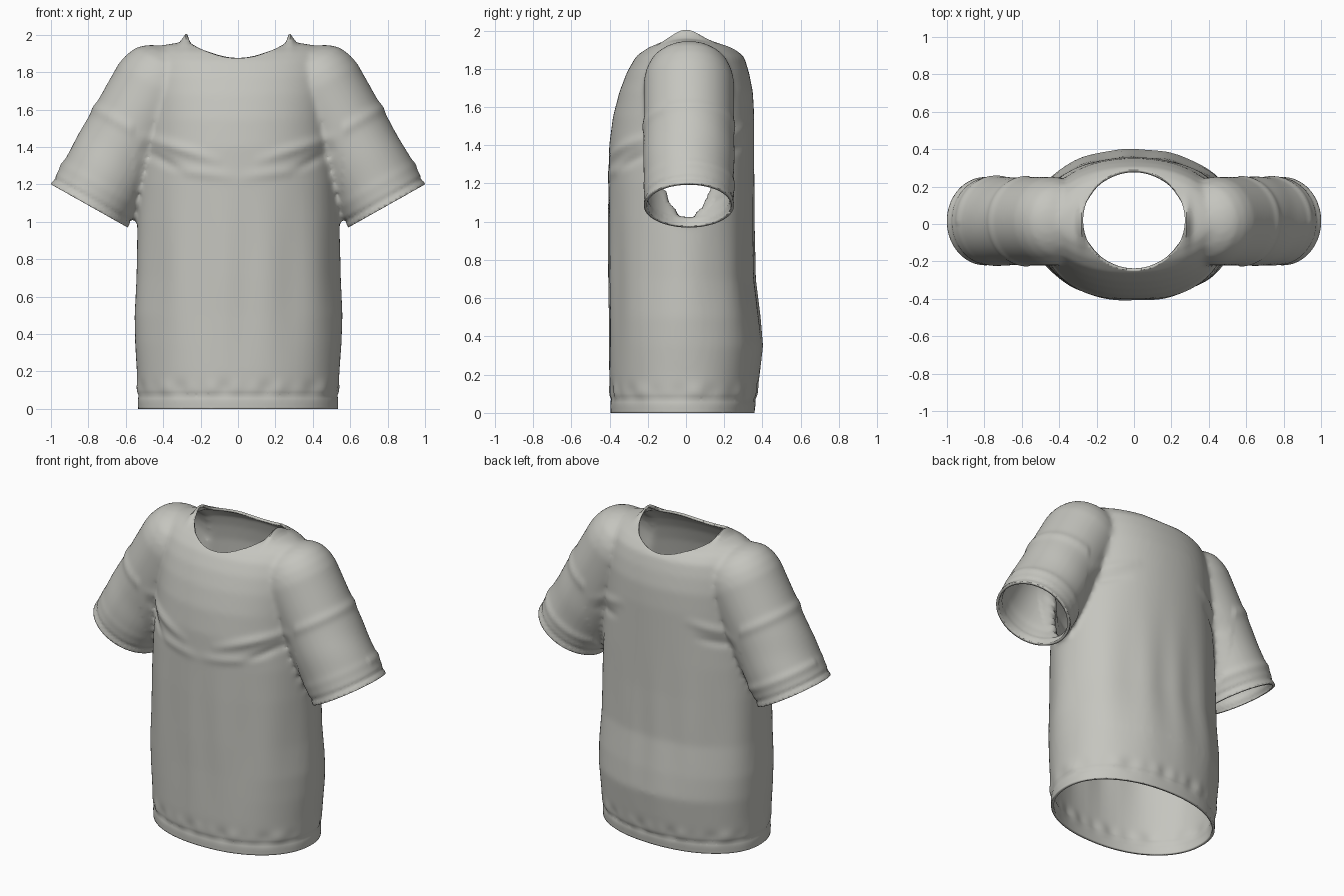
import bpy, bmesh
from math import sin, cos, pi, exp, atan2
from mathutils import Vector

cube = bpy.data.objects.get("Cube")
if cube:
    bpy.data.objects.remove(cube)

CUFF = Vector((0.795, 0.015, 1.085))        # centre of the sleeve opening
AXIS = Vector((-0.49, 0, 0.87)).normalized()  # from cuff up to shoulder
ACROSS = Vector((AXIS.z, 0, -AXIS.x))
NECK_Y, NECK_RX, NECK_RY = 0.02, 0.272, 0.268


def loft(bm, rings):
    """Skin closed rings of points and cap both ends."""
    loops = [[bm.verts.new(p) for p in ring] for ring in rings]
    n = len(loops[0])
    for a, b in zip(loops, loops[1:]):
        for i in range(n):
            j = (i + 1) % n
            bm.faces.new((a[i], a[j], b[j], b[i]))
    bm.faces.new(loops[0][::-1])
    bm.faces.new(loops[-1])


def body_ring(z, half, front, back, n=64):
    pts = []
    for i in range(n):
        a = 2 * pi * i / n
        c, s = cos(a), sin(a)
        x = half * abs(c) ** 0.93 * (1 if c > 0 else -1)
        y = (back if s > 0 else front) * abs(s) ** 0.93
        pts.append(Vector((x, y, z)))
    return pts


def sleeve_ring(t, r, side, n=48):
    pts = []
    for i in range(n):
        a = 2 * pi * i / n * side
        p = CUFF + AXIS * t + ACROSS * (r * cos(a)) + Vector((0, r * sin(a), 0))
        p.x *= side
        pts.append(p)
    return pts


# Solid torso: height, half width, front depth, back depth
bm = bmesh.new()
torso = [(-0.08, .535, -.395, .355), (0, .535, -.395, .358), (.2, .542, -.402, .385),
         (.35, .552, -.402, .402), (.5, .556, -.402, .388), (.7, .546, -.405, .362),
         (1.0, .54, -.407, .357), (1.2, .53, -.407, .357), (1.4, .51, -.402, .357),
         (1.55, .5, -.382, .357), (1.68, .495, -.348, .35), (1.78, .485, -.31, .33),
         (1.86, .465, -.265, .305), (1.91, .44, -.21, .255), (1.945, .4, -.14, .17),
         (1.96, .3, -.07, .09)]
loft(bm, [body_ring(*row) for row in torso])

# Solid sleeves with rounded shoulders
sleeve = [(-.09, .237), (0, .237), (.2, .237), (.45, .237), (.62, .237), (.74, .237),
          (.8, .225), (.86, .198), (.9, .155), (.93, .1)]
for side in (1, -1):
    loft(bm, [sleeve_ring(t, r, side) for t, r in sleeve])
bmesh.ops.recalc_face_normals(bm, faces=bm.faces)
mesh = bpy.data.meshes.new("shirt_form")
bm.to_mesh(mesh)
bm.free()
form = bpy.data.objects.new("shirt_form", mesh)
bpy.context.collection.objects.link(form)

# Neck cutter
bpy.ops.mesh.primitive_cylinder_add(vertices=96, radius=1, depth=0.8,
                                    location=(0, NECK_Y, 1.9))
cutter = bpy.context.object
cutter.name = "neck_cutter"
cutter.scale = (NECK_RX, NECK_RY, 1)
cutter.hide_render = True
cutter.display_type = 'WIRE'

# Fuse, soften the joins and open the neck
remesh = form.modifiers.new("Fuse", 'REMESH')
remesh.mode = 'VOXEL'
remesh.voxel_size = 0.016
soft = form.modifiers.new("Soften", 'SMOOTH')
soft.factor = 0.5
soft.iterations = 8
cut = form.modifiers.new("Neck", 'BOOLEAN')
cut.operation = 'DIFFERENCE'
cut.object = cutter
cut.solver = 'EXACT'
bpy.context.view_layer.update()
evaluated = form.evaluated_get(bpy.context.evaluated_depsgraph_get())
bm = bmesh.new()
bm.from_mesh(evaluated.to_mesh())
evaluated.to_mesh_clear()
bpy.data.objects.remove(form)
bpy.data.objects.remove(cutter)


def in_neck(p):
    return p.z > 1.45 and (p.x / NECK_RX) ** 2 + ((p.y - NECK_Y) / NECK_RY) ** 2 < 1.0005


def drop(test):
    gone = [f for f in bm.faces if test(f.calc_center_median())]
    bmesh.ops.delete(bm, geom=gone, context='FACES')


def slice_at(point, normal, faces):
    geom = set(faces)
    for f in faces:
        geom.update(f.verts)
        geom.update(f.edges)
    bmesh.ops.bisect_plane(bm, geom=list(geom), plane_co=point, plane_no=normal, dist=1e-5)


# Open the neck, hem and cuffs
drop(in_neck)
slice_at((0, 0, 0), (0, 0, 1), bm.faces[:])
drop(lambda p: p.z < 0)
for side in (1, -1):
    centre = Vector((CUFF.x * side, CUFF.y, CUFF.z))
    normal = Vector((AXIS.x * side, 0, AXIS.z))
    near = [f for f in bm.faces if all(v.co.x * side > .562 and v.co.z > .8 for v in f.verts)]
    slice_at(centre, normal, near)
    drop(lambda p: p.x * side > .562 and p.z > .8 and (p - centre).dot(normal) < 0)


def bump(d, width):
    return exp(-(d / width) ** 2)


def crease(p, a, b, width):
    """Falloff around a straight crease in the front plane, fading at the ends."""
    a, b, q = Vector(a), Vector(b), Vector((abs(p.x), p.z))
    u = max(0, min(1, (q - a).dot(b - a) / (b - a).length_squared))
    return bump((q - a - (b - a) * u).length, width) * (0.3 + 0.7 * sin(pi * u))


# Seams, cuffs and cloth folds
bm.normal_update()
shifts = []
for v in bm.verts:
    p = v.co
    q = Vector((abs(p.x), p.y, p.z))
    t = (q - CUFF).dot(AXIS)
    r = (q - CUFF - AXIS * t).length
    a = atan2(p.y, p.x)
    d = 0
    if q.x > .56 and t < .6 and r < .28:
        d += .007 * bump(t - .47, .03) - .007 * bump(t - .035, .012)
        d += .007 * bump(t - .12, .025) * (1 if p.y > 0 else .3)
        d += .003 * sin(a * 9 + t * 14) * bump(t - .25, .15)
    elif p.z < 1.5:
        d -= .006 * bump(p.z - .07, .014)
        d += .006 * sin(a * 17) * sin(a * 5 + 1) * bump(p.z - .11, .04)
        d += .004 * sin(a * 11 + 2) * bump(p.z - .7, .4)
    if p.y < -.1:
        d += .012 * crease(p, (.5, 1.45), (.12, 1.33), .03)
        d -= .010 * crease(p, (.5, 1.38), (.3, 1.27), .025)
        d += .008 * crease(p, (.35, 1.28), (.02, 1.24), .03)
    elif p.y > .1:
        d += .009 * crease(p, (.5, 1.42), (.25, 1.5), .03)
        d -= .008 * crease(p, (.5, 1.35), (.3, 1.4), .025)
    # Small collar peaks where the shoulder seams meet the neck
    peak = .045 * bump(q.x - .278, .022) * bump(p.y, .09) if p.z > 1.8 else 0
    shifts.append(v.normal * d + Vector((0, 0, peak)))
for v, s in zip(bm.verts, shifts):
    v.co += s

mesh = bpy.data.meshes.new("shirt")
bm.to_mesh(mesh)
bm.free()
shirt = bpy.data.objects.new("shirt", mesh)
bpy.context.collection.objects.link(shirt)

# Cloth thickness
shell = shirt.modifiers.new("Thickness", 'SOLIDIFY')
shell.thickness = 0.016
shell.offset = -1

# Plain cloth colour
cloth = bpy.data.materials.new("light_grey_cloth")
cloth.use_nodes = True
colour = (0.56, 0.56, 0.52, 1)
cloth.diffuse_color = colour
cloth.node_tree.nodes["Principled BSDF"].inputs["Base Color"].default_value = colour
mesh.materials.append(cloth)

bpy.ops.object.select_all(action='DESELECT')
shirt.select_set(True)
bpy.context.view_layer.objects.active = shirt
bpy.ops.object.shade_smooth_by_angle(angle=0.9)
